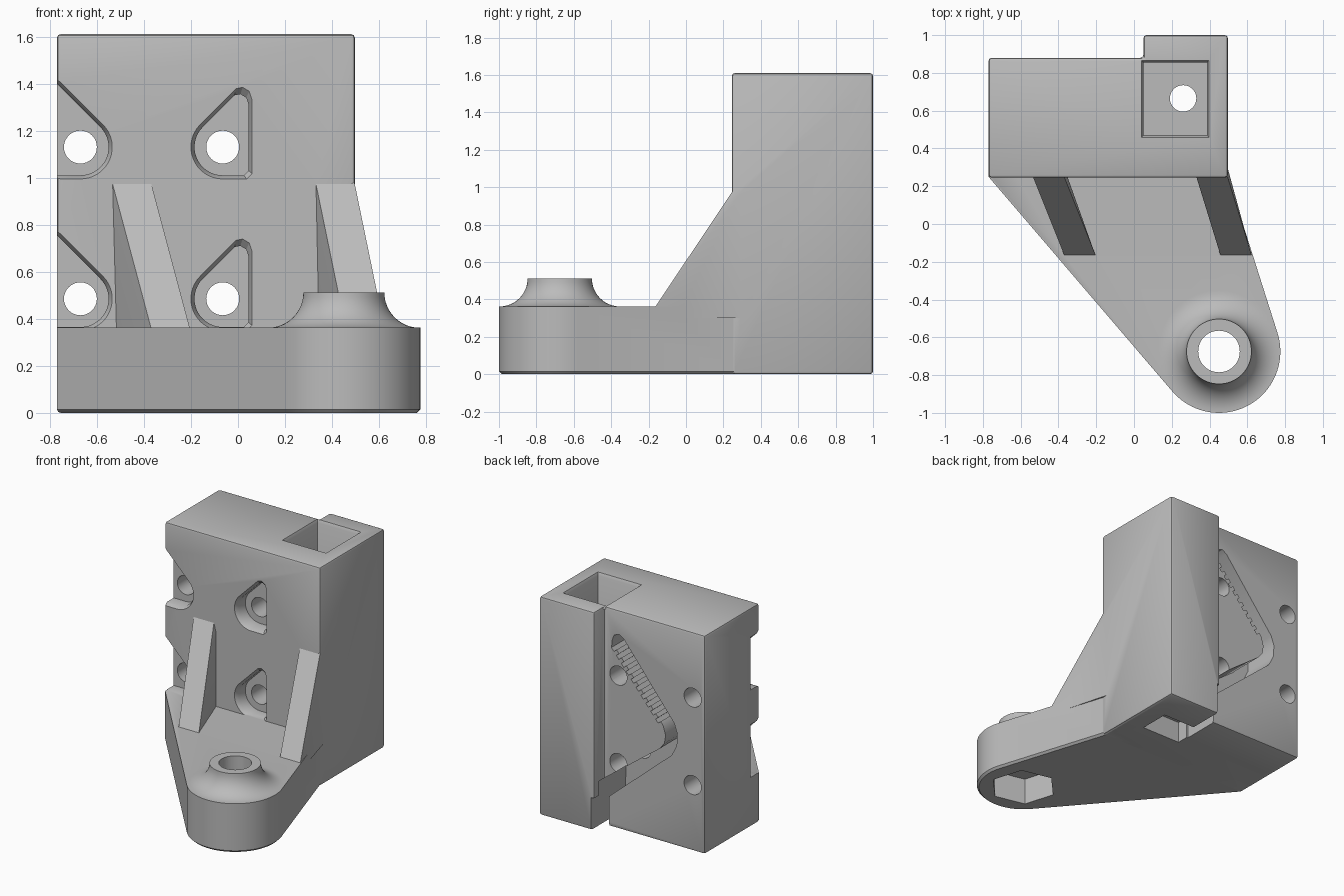
import bpy, bmesh, math
from mathutils import Vector

if "Cube" in bpy.data.objects:
    bpy.data.objects.remove(bpy.data.objects["Cube"])

grey = bpy.data.materials.new("plain grey")
grey.use_nodes = True
grey.diffuse_color = (0.5, 0.5, 0.5, 1)
grey.node_tree.nodes["Principled BSDF"].inputs["Base Color"].default_value = (0.5, 0.5, 0.5, 1)


def finish(name, bm):
    bmesh.ops.recalc_face_normals(bm, faces=bm.faces[:])
    mesh = bpy.data.meshes.new(name)
    bm.to_mesh(mesh)
    bm.free()
    mesh.materials.append(grey)
    ob = bpy.data.objects.new(name, mesh)
    bpy.context.collection.objects.link(ob)
    return ob


def prism(name, pts, axis, a, b, flare=1, centre=(0, 0), chamfer=0, rule=None):
    """Extrude an outline along z or y; the end at a may be flared."""
    bm = bmesh.new()
    rings = []
    for h, s in ((a, flare), (b, 1)):
        ring = []
        for p, q in pts:
            p, q = centre[0] + (p - centre[0]) * s, centre[1] + (q - centre[1]) * s
            ring.append(bm.verts.new((p, q, h) if axis == "z" else (p, h, q)))
        bm.faces.new(ring)
        rings.append(ring)
    n = len(pts)
    for i in range(n):
        j = (i + 1) % n
        bm.faces.new((rings[0][i], rings[0][j], rings[1][j], rings[1][i]))
    if chamfer:
        bmesh.ops.recalc_face_normals(bm, faces=bm.faces[:])
        edges = [e for e in bm.edges if rule is None or rule(e)]
        bmesh.ops.bevel(bm, geom=edges, offset=chamfer, segments=2 if rule is None else 1,
                        profile=0.5, affect="EDGES")
    return finish(name, bm)


def arc(c, r, start, end, n):
    steps = [math.radians(start + (end - start) * i / n) for i in range(n + 1)]
    return [(c[0] + r * math.cos(t), c[1] + r * math.sin(t)) for t in steps]


def circle(c, r, n=48):
    return arc(c, r, 0, 360, n)[:-1]


def rect(x0, x1, y0, y1):
    return [(x0, y0), (x1, y0), (x1, y1), (x0, y1)]


def combine(target, tool, op="DIFFERENCE"):
    mod = target.modifiers.new("join", "BOOLEAN")
    mod.operation, mod.solver, mod.object = op, "EXACT", tool
    bpy.context.view_layer.objects.active = target
    bpy.ops.object.modifier_apply(modifier=mod.name)
    bpy.data.objects.remove(tool)


# Upright block with the square column at the back
tower = prism("bracket_body", [(-0.77, 0.245), (0.497, 0.245), (0.497, 1), (0.05, 1),
                               (0.05, 0.88), (-0.77, 0.88)], "z", 0, 1.61, chamfer=0.016)

# Teardrop screw recesses in the front, with through holes
for z in (0.485, 1.13):
    for x, open_side in ((-0.67, True), (-0.065, False)):
        if open_side:
            shape = arc((0, 0), 0.12, -90, 45, 16) + [(-0.3, 0.47), (-0.3, -0.12)]
        else:
            shape = arc((0, 0), 0.12, 135, 270, 16) + [
                (0.09, -0.12), (0.11, -0.1), (0.11, 0.18), (0.1, 0.21), (0.075, 0.225), (0.05, 0.22)]
        shape = [(x + p, z + q) for p, q in shape]
        combine(tower, prism("recess", shape, "y", 0.1, 0.35))
        combine(tower, prism("recess_lip", shape, "y", 0.24, 0.275, 1.15, (x, z)))
        combine(tower, prism("screw_hole", circle((x, z), 0.07, 32), "y", 0.3, 1.2))

# Toothed belt groove in the back
start, end, count = Vector((-0.43, 0.86)), Vector((-0.03, 1.34)), 10
along = (end - start) / count
inward = Vector((along.y, -along.x)).normalized() * 0.028
teeth = []
for i in range(count):
    p = start + along * i
    teeth += [p, p + along * 0.5, p + along * 0.5 + inward, p + along + inward]
groove = [(-0.11, 1.41), (-0.52, 0.9), (-0.545, 0.83), (-0.54, 0.74), (-0.5, 0.66), (0.07, 0.17),
          (0.07, 0.33), (-0.4, 0.68), (-0.44, 0.73), (-0.45, 0.79)]
groove += [tuple(p) for p in teeth] + [(-0.015, 1.38), (-0.03, 1.42), (-0.07, 1.435)]
combine(tower, prism("belt_groove", groove, "y", 0.6, 0.95))

# Base plate tapering to the round lug
lug = (0.45, -0.675)
outline = [(-0.77, 0.25), (-0.74, 0.6), (0.47, 0.6), (0.497, 0.25)] + arc(lug, 0.325, 17.7, -139.3, 40)
base = prism("base", outline, "z", 0, 0.362, chamfer=0.015,
             rule=lambda e: all(v.co.z < 0.001 for v in e.verts))
combine(tower, base, "UNION")

# Slanted ribs
for top_x, foot_x in ((-0.535, -0.37), (0.33, 0.457)):
    bm = bmesh.new()
    for w in (0, 0.165):
        for x, y, z in ((top_x, 0.25, 0.98), (top_x, 0.3, 0.98), (top_x, 0.3, 0.3),
                        (foot_x, -0.163, 0.362), (foot_x, -0.163, 0.3)):
            bm.verts.new((x + w, y, z))
    bmesh.ops.convex_hull(bm, input=bm.verts[:])
    combine(tower, finish("rib", bm), "UNION")

# Flared boss on the lug
bm = bmesh.new()
profile = [(0, 0.3), (0.322, 0.3)] + arc((0.322, 0.512), 0.15, 270, 180, 12) + [(0.16, 0.512), (0, 0.512)]
profile = [p for i, p in enumerate(profile) if i == 0 or p != profile[i - 1]]
verts = [bm.verts.new((lug[0] + r, lug[1], z)) for r, z in profile]
edges = [bm.edges.new(pair) for pair in zip(verts, verts[1:])]
bmesh.ops.spin(bm, geom=verts + edges, cent=(*lug, 0), axis=(0, 0, 1),
               angle=math.tau, steps=64, use_duplicate=False)
bmesh.ops.remove_doubles(bm, verts=bm.verts[:], dist=0.0005)
combine(tower, finish("boss", bm), "UNION")

# Lug bore and hexagonal nut trap
combine(tower, prism("bore", circle(lug, 0.11), "z", -0.1, 0.7))
combine(tower, prism("nut_trap", arc(lug, 0.235, 107, 407, 5), "z", -0.1, 0.2))

# Square pocket in the top, its rim and drain hole
pocket = rect(0.05, 0.387, 0.47, 0.855)
combine(tower, prism("pocket", pocket, "z", 0.6, 1.8))
combine(tower, prism("pocket_rim", pocket, "z", 1.625, 1.59, 1.1, (0.22, 0.662)))
combine(tower, prism("pocket_hole", circle((0.26, 0.665), 0.07, 32), "z", -0.1, 0.8))

# Belt exit underneath and at the back corner
combine(tower, prism("exit_channel", rect(0.02, 0.34, 0.51, 0.74), "z", -0.1, 0.16))
combine(tower, prism("exit_slot", rect(0.01, 0.075, 0.6, 1.1), "z", -0.1, 0.24))

bpy.ops.object.select_all(action="DESELECT")
tower.select_set(True)
bpy.context.view_layer.objects.active = tower
bpy.ops.object.shade_smooth_by_angle(angle=math.radians(30))
